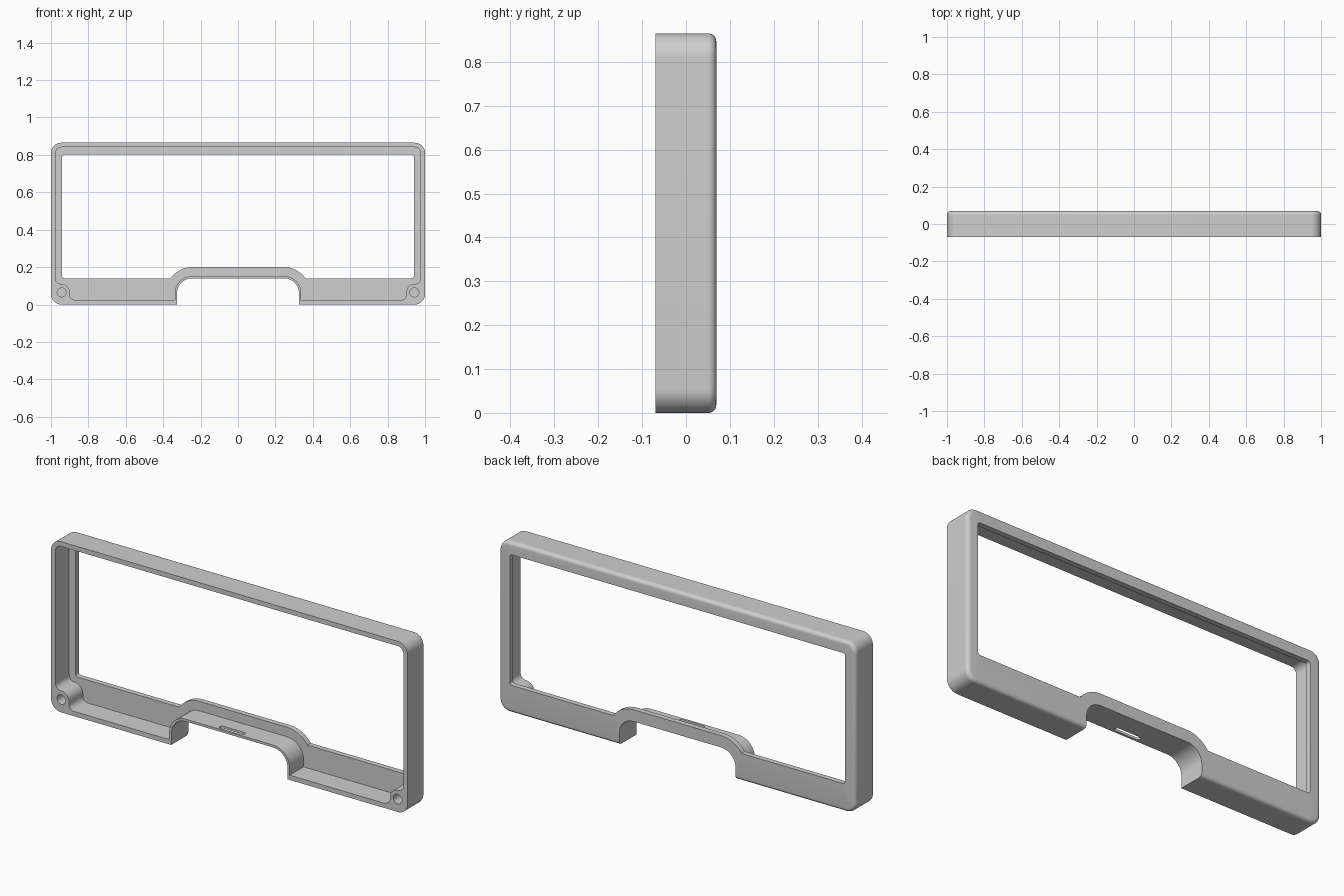
import bpy
import bmesh
import math
from mathutils import Vector

cube = bpy.data.objects.get("Cube")
if cube:
    bpy.data.objects.remove(cube)

FRONT, PLATE_FRONT, BACK = -0.069, 0.042, 0.069
TOP = 0.865
CORNER, EDGE_ROUND = 0.055, 0.018
NOTCH_TOP, ROOF_TOP = 0.14, 0.152
BRIDGE = 0.1

grey = bpy.data.materials.new("mid_grey")
grey.use_nodes = True
grey.diffuse_color = (0.62, 0.62, 0.62, 1)
grey.node_tree.nodes["Principled BSDF"].inputs["Base Color"].default_value = (0.62, 0.62, 0.62, 1)


def mirrored(half):
    """Close a right-hand half profile by mirroring it across x = 0."""
    return half + [(-a, b, r) for a, b, r in reversed(half)]


def rounded(corners, steps=10):
    """Turn (a, b, radius) corners into a filleted outline."""
    points = []
    for i, (a, b, r) in enumerate(corners):
        p = Vector((a, b, 0))
        if r == 0:
            points.append(p)
            continue
        before, after = corners[i - 1], corners[(i + 1) % len(corners)]
        u = (Vector((before[0], before[1], 0)) - p).normalized()
        v = (Vector((after[0], after[1], 0)) - p).normalized()
        half = u.angle(v) / 2
        centre = p + (u + v).normalized() * r / math.sin(half)
        reach = r / math.tan(half)
        start = (p + u * reach - centre).normalized()
        end = (p + v * reach - centre).normalized()
        points += [centre + start.slerp(end, k / steps) * r for k in range(steps + 1)]
    return points


def solid(name, sections, holes=(), upright=False):
    """Loft (depth, corners) sections along y, or z if upright, with straight holes."""
    bm = bmesh.new()
    first, last = sections[0][0], sections[-1][0]
    lofts = [sections] + [[(first, hole), (last, hole)] for hole in holes]
    ends = ([], [])
    for loft in lofts:
        rings = []
        for depth, corners in loft:
            rings.append([bm.verts.new((p.x, p.y, depth) if upright else (p.x, depth, p.y))
                          for p in rounded(corners)])
        for low, high in zip(rings, rings[1:]):
            for i in range(len(low)):
                bm.faces.new((low[i - 1], low[i], high[i], high[i - 1]))
        for end, ring in zip(ends, (rings[0], rings[-1])):
            end += [bm.edges.get((ring[i - 1], ring[i])) for i in range(len(ring))]
    normal = (0, 0, 1) if upright else (0, 1, 0)
    for end in ends:
        bmesh.ops.triangle_fill(bm, edges=end, use_beauty=True, normal=normal)
    bmesh.ops.recalc_face_normals(bm, faces=bm.faces)
    mesh = bpy.data.meshes.new(name)
    bm.to_mesh(mesh)
    bm.free()
    mesh.materials.append(grey)
    mesh.shade_smooth()
    mesh.set_sharp_from_angle(angle=math.radians(30))
    bpy.context.scene.collection.objects.link(bpy.data.objects.new(name, mesh))


def outer_half(inset=0):
    """Right half of the outside, from the notch round to the top edge."""
    r = CORNER - inset
    return [(0.326, NOTCH_TOP, 0.08), (0.326, inset, 0),
            (1 - inset, inset, r), (1 - inset, TOP - inset, r)]


# Back plate with a soft outer edge and a window that rises over the notch
plate_sections = [(PLATE_FRONT, mirrored(outer_half()))]
for k in range(7):
    t = math.pi / 2 * k / 6
    plate_sections.append((BACK - EDGE_ROUND * (1 - math.sin(t)),
                           mirrored(outer_half(EDGE_ROUND * (1 - math.cos(t))))))
window = mirrored([(0.318, 0.2, 0.139), (0.36, 0.14, 0),
                   (0.94, 0.14, 0.012), (0.94, 0.802, 0.012)])
solid("back_plate", plate_sections, [window])

# Rim wall, thickened into screw bosses at the lower corners
pocket_half = [(BRIDGE, ROOF_TOP, 0), (0.338, ROOF_TOP, 0.092), (0.338, 0.024, 0),
               (0.9, 0.024, 0.03), (0.9, 0.11, 0.045),
               (0.976, 0.11, 0.029), (0.976, 0.841, 0.032)]
rim = mirrored([(BRIDGE, NOTCH_TOP, 0)] + outer_half()) + mirrored(pocket_half)[::-1]
screw_holes = []
for side in (-1, 1):
    x, z, r = side * 0.943, 0.065, 0.024
    screw_holes.append([(x + a * r, z + b * r, r * 0.99)
                        for a, b in ((-1, -1), (1, -1), (1, 1), (-1, 1))])
solid("rim_wall", [(FRONT, rim), (PLATE_FRONT, rim)], screw_holes)

# Middle of the notch roof, pierced by the cable slot
roof = mirrored([(BRIDGE, FRONT, 0), (BRIDGE, PLATE_FRONT, 0)])
slot = mirrored([(0.07, -0.058, 0.0125), (0.07, -0.032, 0.0125)])
solid("notch_roof", [(NOTCH_TOP, roof), (ROOF_TOP, roof)], [slot], upright=True)
